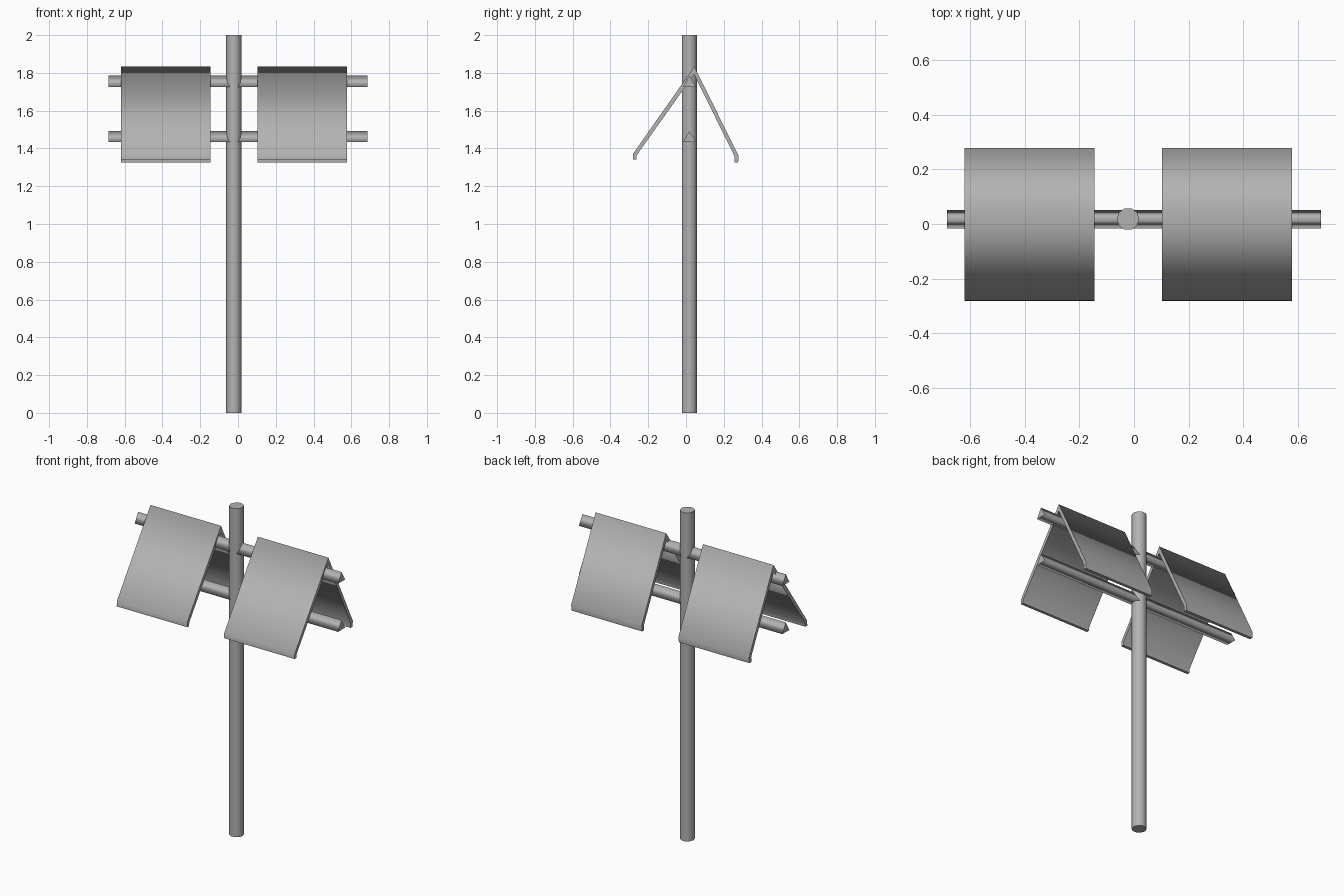
import bpy, bmesh, math
from mathutils import Vector

if "Cube" in bpy.data.objects:
    bpy.data.objects.remove(bpy.data.objects["Cube"])

POLE_X, POLE_Y = -0.022, 0.018

grey = bpy.data.materials.new("dark_grey")
grey.diffuse_color = (0.45, 0.45, 0.45, 1)
grey.use_nodes = True
grey.node_tree.nodes["Principled BSDF"].inputs["Base Color"].default_value = grey.diffuse_color


def prism(name, profile, offset, flat_sides=()):
    """Extrude a closed 3D profile by offset; smooth sides, flat caps."""
    bm = bmesh.new()
    n = len(profile)
    a = [bm.verts.new(p) for p in profile]
    b = [bm.verts.new(Vector(p) + Vector(offset)) for p in profile]
    bm.faces.new(a)
    bm.faces.new(b[::-1])
    for i in range(n):
        j = (i + 1) % n
        f = bm.faces.new((a[j], a[i], b[i], b[j]))
        f.smooth = i not in flat_sides
    bmesh.ops.recalc_face_normals(bm, faces=bm.faces)
    mesh = bpy.data.meshes.new(name)
    bm.to_mesh(mesh)
    bm.free()
    mesh.materials.append(grey)
    ob = bpy.data.objects.new(name, mesh)
    bpy.context.collection.objects.link(ob)
    return ob


def circle(n, r, start=0.0):
    angles = [start + 2 * math.pi * i / n for i in range(n)]
    return [(r * math.cos(t), r * math.sin(t)) for t in angles]


# Upright pole
prism("pole", [(POLE_X + u, POLE_Y + v, 0) for u, v in circle(10, 0.041)], (0, 0, 2))

# Triangular cross bars
for name, z in (("upper_bar", 1.746), ("lower_bar", 1.453)):
    tri = circle(3, 0.039, math.pi / 2)
    prism(name, [(-0.685, POLE_Y + u, z + v) for u, v in tri], (1.37, 0, 0))

# Folded roof panels with small lips: outer skin, then inner skin (y, z)
fold = [(-0.281, 1.341), (-0.280, 1.372), (0.044, 1.834),
        (0.279, 1.360), (0.276, 1.325),
        (0.257, 1.325), (0.258, 1.356), (0.043, 1.792),
        (-0.261, 1.364), (-0.263, 1.341)]
for name, x in (("left_panel", -0.620), ("right_panel", 0.103)):
    prism(name, [(x, y, z) for y, z in fold], (0.475, 0, 0), flat_sides=(4, 9))
